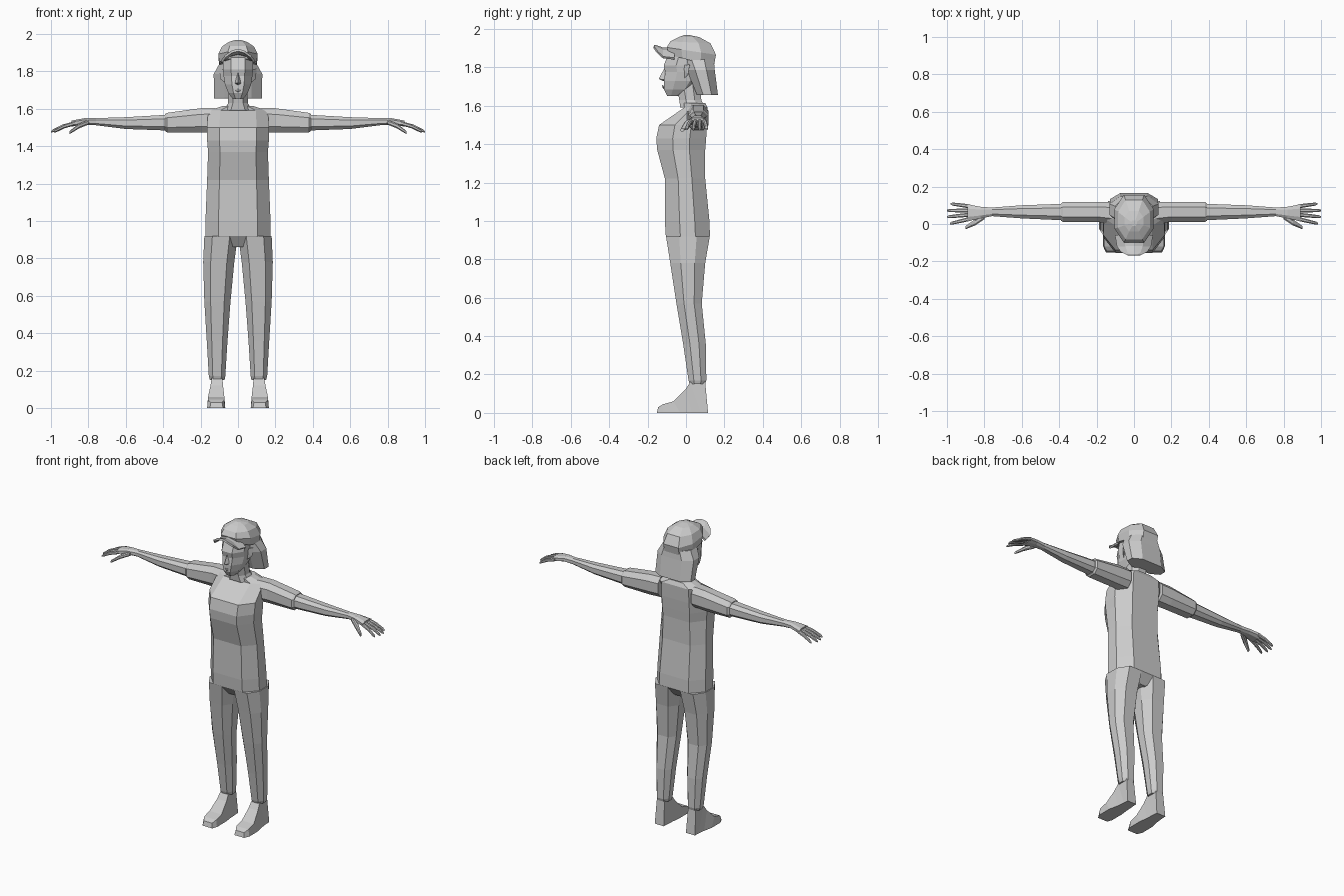
import bpy
import bmesh
from mathutils import Vector

default_cube = bpy.data.objects.get("Cube")
if default_cube:
    bpy.data.objects.remove(default_cube, do_unlink=True)

grey = bpy.data.materials.new("plain grey")
grey.use_nodes = True
grey.diffuse_color = (0.6, 0.6, 0.6, 1)
grey.node_tree.nodes["Principled BSDF"].inputs["Base Color"].default_value = grey.diffuse_color


def finish(name, bm, mirrored=False):
    """Turn a bmesh into a flat shaded object, optionally mirrored left to right."""
    bmesh.ops.recalc_face_normals(bm, faces=bm.faces)
    mesh = bpy.data.meshes.new(name)
    bm.to_mesh(mesh)
    bm.free()
    mesh.materials.append(grey)
    part = bpy.data.objects.new(name, mesh)
    bpy.context.scene.collection.objects.link(part)
    if mirrored:
        mirror = part.modifiers.new("mirror", 'MIRROR')
        mirror.use_mirror_merge = False
    return part


def bevelled_ring(low_a, high_a, low_b, high_b, cut_a, cut_b):
    """Eight corner points of a rectangle with its corners cut off."""
    da, db = (high_a - low_a) * cut_a, (high_b - low_b) * cut_b
    return [(low_a + da, low_b), (high_a - da, low_b),
            (high_a, low_b + db), (high_a, high_b - db),
            (high_a - da, high_b), (low_a + da, high_b),
            (low_a, high_b - db), (low_a, low_b + db)]


def skin(name, rings, mirrored=False):
    """Bridge rings of points and cap both ends."""
    bm = bmesh.new()
    loops = [[bm.verts.new(point) for point in ring] for ring in rings]
    for lower, upper in zip(loops, loops[1:]):
        for i in range(len(lower)):
            j = (i + 1) % len(lower)
            bm.faces.new((lower[i], lower[j], upper[j], upper[i]))
    bm.faces.new(loops[0])
    bm.faces.new(loops[-1])
    return finish(name, bm, mirrored)


def upright(name, rows, cut_x=.24, cut_y=.3, mirrored=False):
    """Rows of height, x range, y range and optional tilt towards the front."""
    rings = []
    for z, x0, x1, y0, y1, *tilt in rows:
        slope = tilt[0] if tilt else 0
        middle = (y0 + y1) / 2
        ring = bevelled_ring(x0, x1, y0, y1, cut_x, cut_y)
        rings.append([(x, y, z + slope * (middle - y)) for x, y in ring])
    return skin(name, rings, mirrored)


def centred(name, rows, **cuts):
    """Upright part that is symmetric about the middle: height, half width, y range."""
    return upright(name, [(z, -half, half, *rest) for z, half, *rest in rows], **cuts)


def sideways(name, rows, cut=.25):
    """Rows of x position, y range and z range, mirrored to both sides."""
    rings = [[(x, y, z) for y, z in bevelled_ring(*bounds, cut, cut)]
             for x, *bounds in rows]
    return skin(name, rings, True)


def solid(name, points, mirrored=False):
    """Small faceted form wrapped around a few points."""
    bm = bmesh.new()
    for point in points:
        bm.verts.new(point)
    bmesh.ops.convex_hull(bm, input=bm.verts)
    return finish(name, bm, mirrored)


# Torso with a pointed crotch, raised chest and sloping shoulders
centred("torso", [
    (.86, .035, -.06, .08), (.92, .175, -.105, .125), (1, .174, -.11, .122),
    (1.22, .165, -.11, .1), (1.37, .16, -.15, .1), (1.43, .165, -.155, .105),
    (1.5, .165, -.14, .11), (1.59, .16, -.01, .113), (1.615, .08, -.01, .1),
], cut_x=.2, cut_y=.33)

# Trouser legs
upright("trouser_leg", [
    (.15, .072, .15, .02, .1), (.17, .068, .156, .013, .106),
    (.36, .056, .167, -.015, .103), (.57, .04, .18, -.05, .082),
    (.78, .02, .186, -.082, .1), (.92, .001, .18, -.104, .124),
], mirrored=True)

# Feet: flat sole, low toe and ankle
skin("foot", [
    [(x0, y0, z0), (x1, y0, z0), (x1 - .005, y1, z1), (x0 + .005, y1, z1)]
    for x0, x1, y0, z0, y1, z1 in [
        (.08, .15, -.152, 0, -.145, .03), (.068, .165, -.12, 0, -.12, .045),
        (.068, .165, -.03, 0, -.065, .06), (.075, .152, .03, 0, -.005, .12),
        (.078, .146, .08, 0, .022, .16), (.08, .145, .115, 0, .1, .16)]
], mirrored=True)

# Sleeves, bare arms and palms
sideways("sleeve", [
    (.12, .0, .118, 1.475, 1.605), (.2, .012, .118, 1.472, 1.603),
    (.38, .01, .118, 1.474, 1.578), (.39, .018, .11, 1.482, 1.572),
])
sideways("arm", [
    (.38, .02, .108, 1.484, 1.568), (.6, .03, .1, 1.492, 1.555),
    (.76, .042, .088, 1.512, 1.55), (.82, .03, .092, 1.515, 1.55),
    (.89, .015, .105, 1.505, 1.537),
])

# Fingers spread slightly and droop towards the tips
finger_names = ["index_finger", "middle_finger", "ring_finger", "little_finger"]
tips = [(.985, .002), (1, .038), (1, .072), (.98, .108)]
for i, (name, (tip_x, tip_y)) in enumerate(zip(finger_names, tips)):
    root_y = .028 + i * .022
    rows = []
    for t, radius in ((0, .011), (.5, .01), (.9, .008), (1, .004)):
        x = .875 + (tip_x - .875) * t
        y = root_y + (tip_y - root_y) * t
        z = 1.522 - .02 * t - .025 * t * t
        rows.append((x, y - radius, y + radius, z - radius, z + radius))
    sideways(name, rows)
sideways("thumb", [
    (.8, .025, .055, 1.515, 1.54), (.85, -.008, .025, 1.495, 1.522),
    (.9, -.028, -.01, 1.465, 1.482),
])

# Neck and head
centred("neck", [
    (1.59, .075, -.03, .1), (1.63, .053, -.035, .08), (1.72, .05, -.05, .07),
])
centred("head", [
    (1.652, .028, -.098, -.03), (1.685, .052, -.115, .04),
    (1.73, .07, -.115, .08), (1.775, .077, -.108, .1),
    (1.81, .08, -.116, .1), (1.9, .078, -.08, .1),
], cut_x=.27)

# Nose, lips and ears
solid("nose", [(-.018, -.11, 1.735), (.018, -.11, 1.735), (0, -.142, 1.74),
               (0, -.113, 1.795), (0, -.11, 1.725)])
solid("lips", [(-.024, -.112, 1.702), (.024, -.112, 1.702), (0, -.125, 1.708),
               (0, -.122, 1.692), (0, -.11, 1.685)])
solid("ear", [(.07, -.02, 1.81), (.07, .02, 1.81), (.1, .02, 1.815),
              (.095, .01, 1.76), (.07, -.01, 1.74)], True)

# Bobbed hair flaring over the neck
centred("hair", [
    (1.655, .128, .058, .166), (1.66, .128, .055, .166),
    (1.785, .13, .005, .15), (1.84, .1, -.02, .145),
], cut_x=.22)

# Cap crown, tipped down at the back
centred("cap", [
    (1.835, .1, -.088, .145, .26), (1.885, .105, -.1, .156, .15),
    (1.93, .086, -.082, .128, .05), (1.957, .05, -.04, .07), (1.968, .015, -.01, .02),
])

# Arched cap brim
bm = bmesh.new()
rows = []
for y, half, middle_z, drop in [(-.06, .098, 1.895, .05), (-.12, .088, 1.897, .045),
                                (-.15, .068, 1.908, .028), (-.167, .035, 1.912, .008)]:
    rows.append([bm.verts.new((half * s, y, middle_z - drop * s * s))
                 for s in (-1, -.5, 0, .5, 1)])
for back, front in zip(rows, rows[1:]):
    for i in range(len(back) - 1):
        bm.faces.new((back[i], front[i], front[i + 1], back[i + 1]))
brim = finish("cap_brim", bm)
thickness = brim.modifiers.new("thickness", 'SOLIDIFY')
thickness.thickness = .012
thickness.offset = 0
